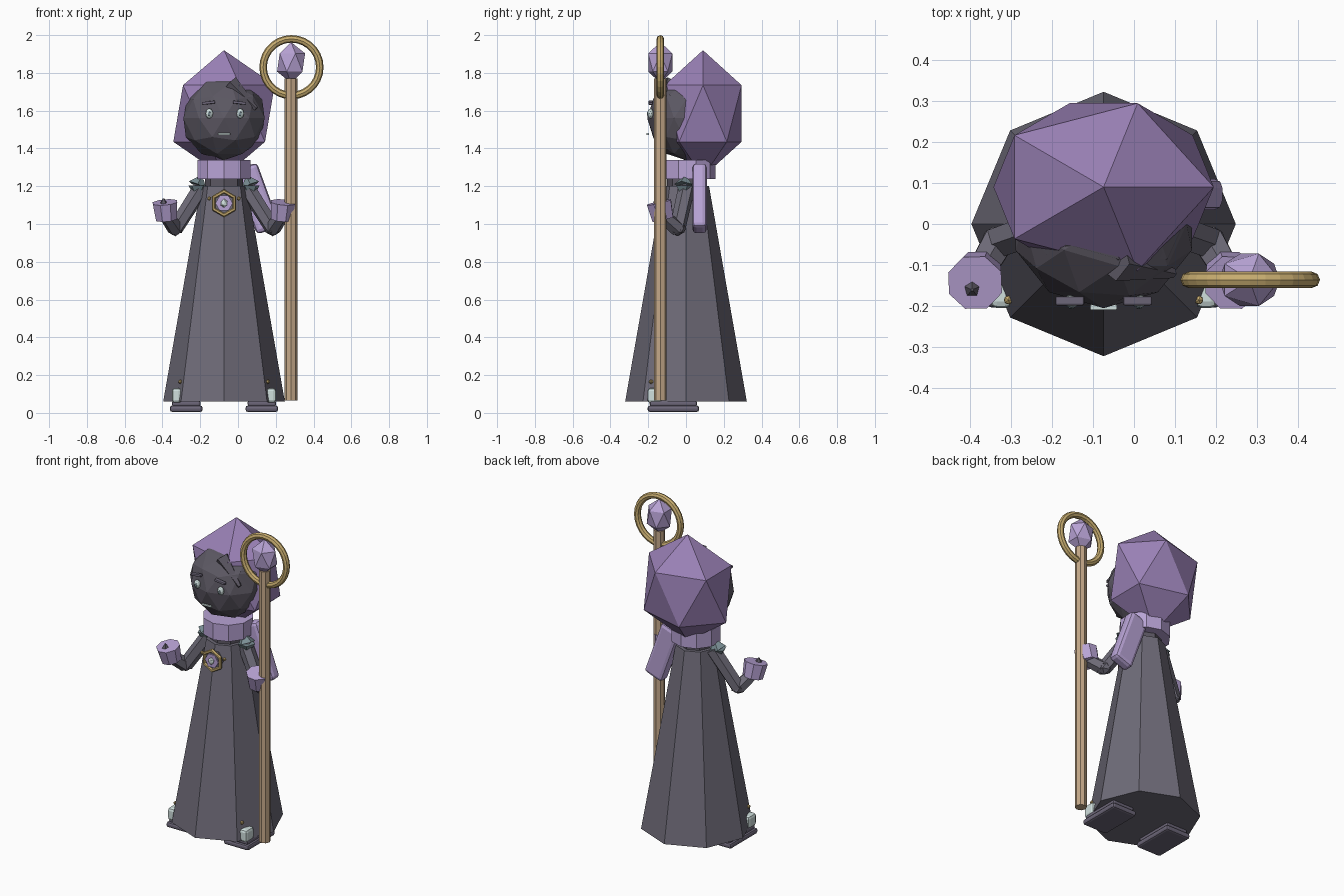
import bpy, bmesh, math
from mathutils import Vector, Matrix

if "Cube" in bpy.data.objects:
    bpy.data.objects.remove(bpy.data.objects["Cube"])

CX = -0.074  # body centre line


def mat(name, r, g, b):
    m = bpy.data.materials.new(name)
    lin = [((c / 255 + 0.055) / 1.055) ** 2.4 for c in (r, g, b)]
    m.diffuse_color = (*lin, 1)
    m.use_nodes = True
    m.node_tree.nodes["Principled BSDF"].inputs["Base Color"].default_value = m.diffuse_color
    return m


ROBE = mat("robe grey", 110, 107, 120)
HOOD = mat("hood purple", 154, 129, 182)
LILAC = mat("light lilac", 184, 163, 213)
CHAR = mat("charcoal", 92, 88, 99)
WOOD = mat("staff wood", 198, 170, 138)
GOLD = mat("gold", 200, 173, 112)
PALE = mat("pale mint", 208, 224, 222)
TEAL = mat("dull teal", 122, 142, 148)
SLATE = mat("slate", 108, 102, 120)


def finish(name, bm, material, bevel=0):
    me = bpy.data.meshes.new(name)
    bm.to_mesh(me)
    bm.free()
    ob = bpy.data.objects.new(name, me)
    bpy.context.collection.objects.link(ob)
    me.materials.append(material)
    if bevel:
        mod = ob.modifiers.new("bevel", "BEVEL")
        mod.width, mod.segments = bevel, 2
    return ob


def ico(name, loc, radii, material, sub=1):
    bm = bmesh.new()
    bmesh.ops.create_icosphere(bm, subdivisions=sub, radius=1)
    bmesh.ops.transform(bm, matrix=Matrix.Translation(loc) @ Matrix.Diagonal((*radii, 1)), verts=bm.verts)
    return finish(name, bm, material)


def box(name, loc, size, material, bevel=0, rot=(0, "Y")):
    bm = bmesh.new()
    bmesh.ops.create_cube(bm, size=1)
    m = Matrix.Translation(loc) @ Matrix.Rotation(math.radians(rot[0]), 4, rot[1])
    bmesh.ops.transform(bm, matrix=m @ Matrix.Diagonal((*size, 1)), verts=bm.verts)
    return finish(name, bm, material, bevel)


def rod(name, a, b, r1, r2, sides, material, twist=0):
    """Tapered prism from a to b."""
    a, b = Vector(a), Vector(b)
    d = b - a
    bm = bmesh.new()
    bmesh.ops.create_cone(bm, cap_ends=True, segments=sides, radius1=r1, radius2=r2, depth=d.length)
    m = Matrix.Translation((a + b) / 2)
    m = m @ (d.to_track_quat("Z", "Y").to_matrix().to_4x4() if abs(d.x) + abs(d.y) > 1e-6 else Matrix())
    bmesh.ops.transform(bm, matrix=m @ Matrix.Rotation(twist, 4, "Z"), verts=bm.verts)
    return finish(name, bm, material)


def ring(name, loc, R, r, n, k, material, start=0):
    """Torus standing in the XZ plane."""
    bm = bmesh.new()
    loops = []
    for i in range(n):
        a = start + 2 * math.pi * i / n
        loop = []
        for j in range(k):
            t = 2 * math.pi * j / k
            q = R + r * math.cos(t)
            loop.append(bm.verts.new((loc[0] + q * math.cos(a), loc[1] + r * math.sin(t), loc[2] + q * math.sin(a))))
        loops.append(loop)
    for i in range(n):
        p, q = loops[i], loops[(i + 1) % n]
        for j in range(k):
            bm.faces.new((p[j], p[(j + 1) % k], q[(j + 1) % k], q[j]))
    bmesh.ops.recalc_face_normals(bm, faces=bm.faces)
    return finish(name, bm, material)


# Robe, neck and collar
rod("robe", (CX, 0, 0.06), (CX, 0, 1.2), 0.322, 0.122, 8, ROBE)
rod("neck", (CX, 0, 1.18), (CX, 0, 1.3), 0.1, 0.1, 8, CHAR)
rod("collar", (CX, 0.007, 1.237), (CX, 0.007, 1.34), 0.148, 0.148, 10, LILAC)
box("scarf_tail", (0.1, 0.072, 1.135), (0.13, 0.076, 0.36), LILAC, 0.022, (-20, "Y"))

# Hood and head
ico("hood", (CX, 0.09, 1.585), (0.3, 0.24, 0.335), HOOD)
ico("head", (CX, 0, 1.56), (0.226, 0.205, 0.222), CHAR, 2)

# Hair: cap over the top of the head, open below the hairline
hair = ico("hair_cap", (CX, 0.015, 1.575), (0.224, 0.2, 0.212), CHAR, 2)
bm = bmesh.new()
bm.from_mesh(hair.data)
bmesh.ops.bisect_plane(bm, geom=bm.verts[:] + bm.edges[:] + bm.faces[:],
                       plane_co=(CX, -0.1, 1.69), plane_no=(0.15, 0.5, 0.85), clear_inner=True)
bm.to_mesh(hair.data)
bm.free()
rod("fringe_lock", (CX + 0.03, -0.09, 1.74), (CX + 0.17, -0.12, 1.61), 0.05, 0.012, 5, CHAR)

# Face
for s in (-1, 1):
    ex = CX + s * 0.082
    ico("eye", (ex + 0.004, -0.188, 1.585), (0.02, 0.016, 0.027), PALE, 2)
    ico("pupil", (ex + 0.004, -0.202, 1.583), (0.009, 0.006, 0.014), TEAL, 1)
    box("eyebrow", (ex, -0.187, 1.642), (0.07, 0.022, 0.015), SLATE, 0.004, (-s * -7, "Y"))
box("mouth", (CX, -0.203, 1.477), (0.066, 0.014, 0.011), PALE, 0.003)

# Arms, hands and shoulder pads
for s in (-1, 1):
    def at(x, y, z):
        return (CX + s * x, y, z)
    elbow = at(0.258, -0.045, 0.975)
    rod("upper_arm", at(0.115, 0.005, 1.2), elbow, 0.045, 0.042, 6, ROBE)
    ico("elbow", elbow, (0.045, 0.045, 0.04), ROBE)
    rod("forearm", elbow, at(0.305, -0.125, 1.045), 0.043, 0.038, 6, ROBE)
    rod("cuff", at(0.305, -0.122, 1.025), at(0.313, -0.143, 1.115), 0.06, 0.07, 8, LILAC)
    rod("shoulder_pad", at(0.14, -0.01, 1.14), at(0.14, -0.01, 1.205), 0.012, 0.052, 5, TEAL)
    rod("shoulder_pad_top", at(0.14, -0.01, 1.205), at(0.125, -0.005, 1.24), 0.052, 0.02, 5, TEAL)

    # Shoes with a pale clasp and small gold stud
    box("shoe_sole", at(0.2, -0.067, 0.022), (0.172, 0.272, 0.034), SLATE, 0.012)
    box("shoe_upper", at(0.2, -0.067, 0.05), (0.15, 0.25, 0.03), SLATE, 0.01)
    box("shoe_clasp", at(0.25, -0.165, 0.092), (0.052, 0.08, 0.078), PALE, 0.016)
    ico("clasp_stud", at(0.232, -0.185, 0.165), (0.012, 0.012, 0.012), GOLD)

    # Beads beside the brooch
    ico("brooch_bead", at(0.078, -0.14, 1.135), (0.012, 0.012, 0.012), GOLD)

# Dark crystal held in the open hand
rod("palm_crystal", (CX - 0.32, -0.155, 1.08), (CX - 0.32, -0.16, 1.135), 0.038, 0.004, 5, CHAR)

# Hexagonal brooch
ring("brooch_rim", (CX, -0.15, 1.11), 0.063, 0.011, 6, 6, GOLD, math.pi / 6)
rod("brooch_back", (CX, -0.125, 1.11), (CX, -0.15, 1.11), 0.06, 0.06, 6, ROBE, math.pi / 6)
rod("brooch_plate", (CX, -0.14, 1.11), (CX, -0.158, 1.11), 0.046, 0.046, 6, LILAC, math.pi / 6)
ico("brooch_gem", (CX, -0.16, 1.11), (0.02, 0.014, 0.024), PALE)

# Staff with ring and gem
rod("staff_pole", (0.281, -0.136, 0.065), (0.281, -0.136, 1.77), 0.034, 0.034, 8, WOOD)
ring("staff_ring", (0.283, -0.136, 1.83), 0.15, 0.02, 28, 8, GOLD)
ico("staff_gem", (0.281, -0.136, 1.855), (0.083, 0.075, 0.108), LILAC)
